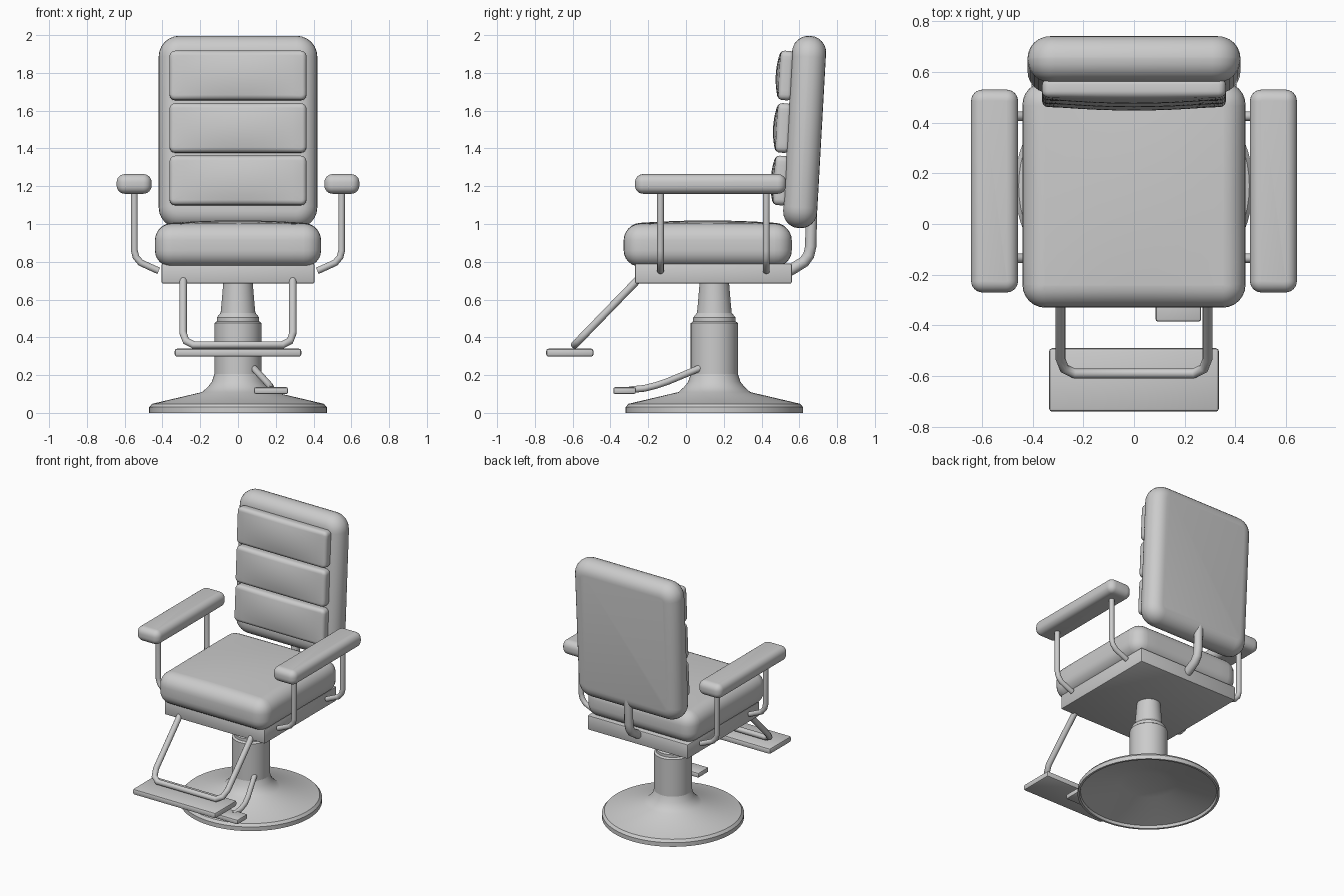
import bpy, bmesh, math
from mathutils import Matrix, Vector

if "Cube" in bpy.data.objects:
    bpy.data.objects.remove(bpy.data.objects["Cube"])


def finish(name, bm, angle=40):
    bmesh.ops.recalc_face_normals(bm, faces=bm.faces)
    me = bpy.data.meshes.new(name)
    bm.to_mesh(me)
    bm.free()
    ob = bpy.data.objects.new(name, me)
    bpy.context.collection.objects.link(ob)
    bpy.ops.object.select_all(action='DESELECT')
    ob.select_set(True)
    bpy.context.view_layer.objects.active = ob
    bpy.ops.object.shade_smooth_by_angle(angle=math.radians(angle))
    return ob


def cushion(name, center, size, corner, rim, crown=0.0, tilt=0.0, segs=6):
    """Rounded box: corner radius in plan, rim radius top and bottom, domed top."""
    bm = bmesh.new()
    bmesh.ops.create_cube(bm, size=1, matrix=Matrix.Diagonal((*size, 1)))
    h = [s / 2 for s in size]
    up = [e for e in bm.edges if abs(e.verts[0].co.z - e.verts[1].co.z) > 1e-4]
    bmesh.ops.bevel(bm, geom=up, offset=corner, segments=segs, profile=0.5, affect='EDGES')
    rims = [e for e in bm.edges if abs(e.verts[0].co.z - e.verts[1].co.z) < 1e-5
            and any(abs(f.normal.z) < 0.5 for f in e.link_faces)]
    bmesh.ops.bevel(bm, geom=rims, offset=rim, segments=segs, profile=0.5, affect='EDGES')
    if crown:
        for axis in (0, 1):
            for i in range(-4, 5):
                co, no = Vector(), Vector()
                co[axis], no[axis] = i / 5 * h[axis], 1
                bmesh.ops.bisect_plane(bm, geom=bm.verts[:] + bm.edges[:] + bm.faces[:],
                                       plane_co=co, plane_no=no)
        for v in bm.verts:
            if v.co.z > 0:
                k = (1 - (v.co.x / h[0]) ** 2) * (1 - (v.co.y / h[1]) ** 2)
                v.co.z += crown * max(k, 0) * v.co.z / h[2]
    bm.transform(Matrix.Translation(center) @ Matrix.Rotation(tilt, 4, 'X'))
    return finish(name, bm)


def plate(name, lo, hi, bevel, segs=2):
    lo, hi = Vector(lo), Vector(hi)
    bm = bmesh.new()
    bmesh.ops.create_cube(bm, size=1, matrix=Matrix.Translation((lo + hi) / 2)
                          @ Matrix.Diagonal((*(hi - lo), 1)))
    bmesh.ops.bevel(bm, geom=bm.edges[:], offset=bevel, segments=segs, profile=0.5, affect='EDGES')
    return finish(name, bm, 30)


def tube(name, pts, radius):
    cu = bpy.data.curves.new(name, 'CURVE')
    cu.dimensions = '3D'
    cu.bevel_depth, cu.bevel_resolution, cu.use_fill_caps = radius, 4, True
    sp = cu.splines.new('POLY')
    sp.points.add(len(pts) - 1)
    for p, co in zip(sp.points, pts):
        p.co = (*co, 1)
    sp.use_smooth = True
    ob = bpy.data.objects.new(name, cu)
    bpy.context.collection.objects.link(ob)
    return ob


def lathe(name, profile, y, steps=64):
    bm = bmesh.new()
    vs = [bm.verts.new((r, 0, z)) for r, z in profile]
    es = [bm.edges.new(p) for p in zip(vs, vs[1:])]
    bmesh.ops.spin(bm, geom=vs + es, cent=(0, 0, 0), axis=(0, 0, 1),
                   angle=math.tau, steps=steps)
    bmesh.ops.remove_doubles(bm, verts=bm.verts, dist=1e-5)
    bm.transform(Matrix.Translation((0, y, 0)))
    return finish(name, bm, 30)


# Pedestal: hollow flared foot, column and tapered neck
lathe("pedestal_base", [(0, 0.10), (0.11, 0.10), (0.19, 0.085), (0.45, 0.02), (0.455, 0), (0.47, 0),
                        (0.47, 0.03), (0.455, 0.048), (0.19, 0.11), (0.16, 0.137),
                        (0.138, 0.165), (0.125, 0.205)], 0.15)
lathe("pedestal_column", [(0.125, 0.2), (0.125, 0.475), (0.112, 0.485), (0.112, 0.505),
                          (0.092, 0.53), (0.088, 0.57), (0.077, 0.70)], 0.15)

# Seat
plate("seat_pan", (-0.405, -0.27, 0.685), (0.405, 0.56, 0.79), 0.008)
cushion("seat_cushion", (0, 0.115, 0.887), (0.88, 0.89, 0.224), 0.09, 0.085, crown=0.02)

# Backrest with three domed pads and a rear support tube
LEAN = math.radians(86.8)
cushion("backrest", (0, 0.628, 1.487), (0.84, 1.02, 0.18), 0.11, 0.087, tilt=LEAN)
for part, y, z in (("lower", 0.503, 1.23), ("middle", 0.516, 1.508), ("upper", 0.53, 1.786)):
    cushion(part + "_back_pad", (0, y, z), (0.725, 0.262, 0.07), 0.03, 0.022,
            crown=0.02, tilt=LEAN, segs=4)
tube("back_support", [(0, 0.50, 0.735), (0, 0.56, 0.76), (0, 0.625, 0.80), (0, 0.65, 0.835),
                      (0, 0.66, 0.88), (0, 0.665, 1.08)], 0.03)

# Armrests and their bent posts
for side, s in (("left", -1), ("right", 1)):
    cushion(side + "_armrest", (s * 0.55, 0.13, 1.212), (0.185, 0.80, 0.104), 0.045, 0.043)
    for end, y in (("front", -0.135), ("rear", 0.425)):
        tube(f"{side}_{end}_arm_post",
             [(s * 0.549, y, 1.19), (s * 0.549, y, 0.86), (s * 0.54, y, 0.825),
              (s * 0.515, y, 0.795), (s * 0.42, y, 0.752)], 0.018)

# Footrest: sloping U frame and foot plate
half = [(0.29, 0.71), (0.29, 0.42), (0.275, 0.38), (0.235, 0.36)]
path = [(x, z) for x, z in half] + [(-x, z) for x, z in reversed(half)]
tube("footrest_frame", [(x, -0.25 - (0.71 - z) * 0.97, z) for x, z in path], 0.02)
plate("footrest_plate", (-0.335, -0.74, 0.298), (0.335, -0.49, 0.34), 0.012)

# Pump pedal
tube("pedal_lever", [(0.08, 0.08, 0.24), (0.15, -0.10, 0.165), (0.168, -0.16, 0.145),
                     (0.175, -0.22, 0.13), (0.175, -0.30, 0.122)], 0.018)
plate("pedal_plate", (0.085, -0.385, 0.1), (0.265, -0.265, 0.136), 0.01)
